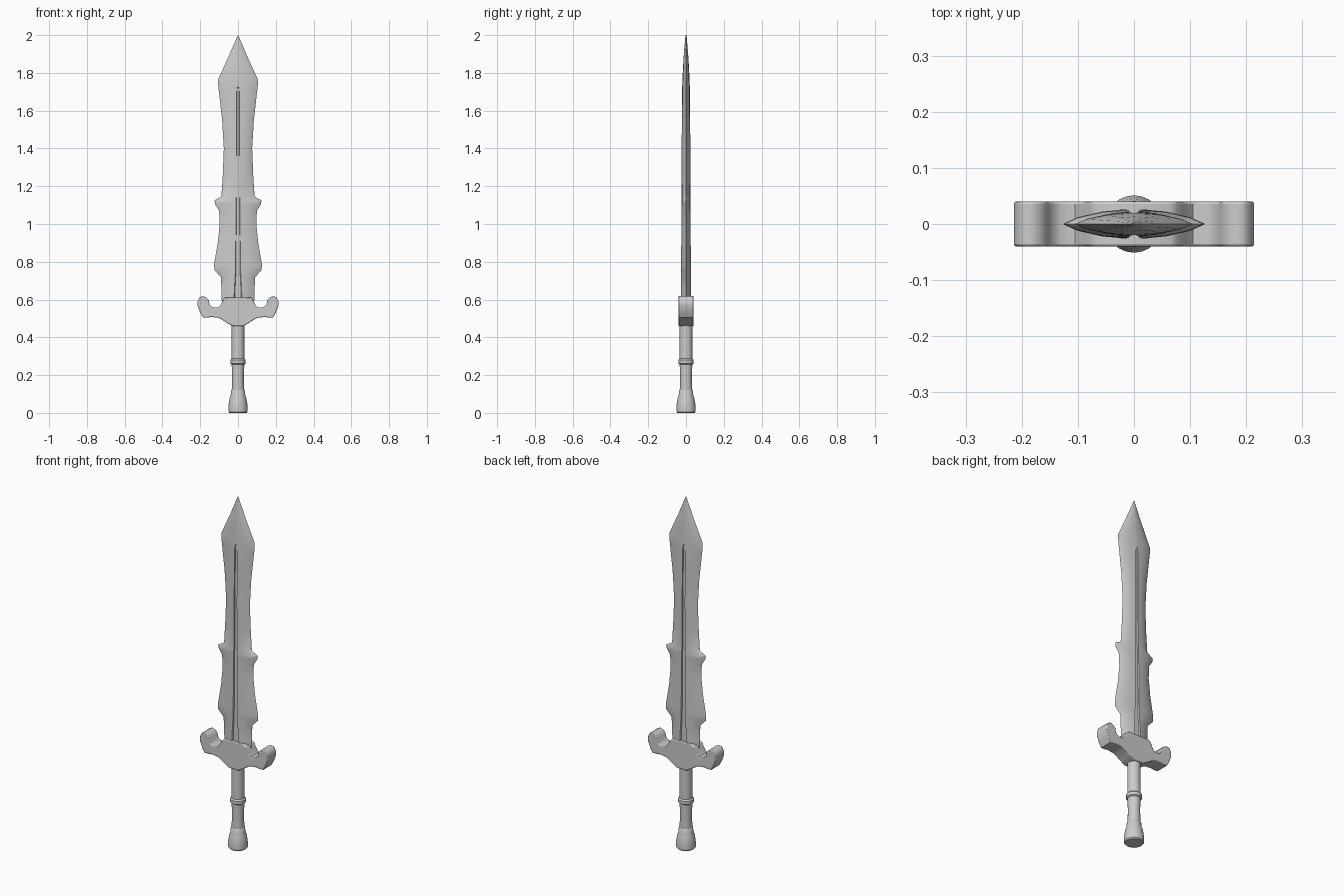
import bpy, bmesh, math

if "Cube" in bpy.data.objects:
    bpy.data.objects.remove(bpy.data.objects["Cube"])


def finish(name, bm, angle=35):
    bmesh.ops.remove_doubles(bm, verts=bm.verts, dist=1e-5)
    bmesh.ops.recalc_face_normals(bm, faces=bm.faces)
    me = bpy.data.meshes.new(name)
    bm.to_mesh(me)
    bm.free()
    ob = bpy.data.objects.new(name, me)
    bpy.context.collection.objects.link(ob)
    bpy.ops.object.select_all(action='DESELECT')
    ob.select_set(True)
    bpy.context.view_layer.objects.active = ob
    bpy.ops.object.shade_smooth_by_angle(angle=math.radians(angle))
    return ob


def loft(name, rings, angle=35):
    bm = bmesh.new()
    rows = [[bm.verts.new(p) for p in ring] for ring in rings]
    n = len(rows[0])
    for a, b in zip(rows, rows[1:]):
        for i in range(n):
            j = (i + 1) % n
            bm.faces.new((a[i], a[j], b[j], b[i]))
    bm.faces.new(rows[0])
    bm.faces.new(rows[-1])
    return finish(name, bm, angle)


def lathe(name, profile, sides=24):
    return loft(name, [[(r * math.cos(2 * math.pi * i / sides),
                         r * math.sin(2 * math.pi * i / sides), z)
                        for i in range(sides)] for r, z in profile])


# Blade: lens section with a fuller (z, half width, half thickness, fuller half width, depth)
def blade_ring(z, w, t, g, d):
    q = [(w, 0), (w * .8, t * .45), (w * .45, t * .85), (g, t), (g * .8, t - d)]
    front = q + [(-x, y) for x, y in q[::-1]]
    back = [(x, -y) for x, y in front[-2:0:-1]]
    return [(x, y, z) for x, y in front + back]


blade_rows = [
    (0.56, .085, .026, .022, .007), (0.66, .088, .026, .019, .007),
    (0.72, .091, .026, .015, .007), (0.755, .125, .026, .014, .007),
    (0.785, .127, .026, .013, .007), (0.90, .107, .025, .012, .007),
    (1.00, .097, .025, .011, .007), (1.07, .100, .025, .010, .007),
    (1.105, .122, .025, .010, .007), (1.125, .124, .025, .010, .007),
    (1.145, .088, .024, .009, .007), (1.25, .081, .023, .009, .007),
    (1.40, .075, .023, .008, .007), (1.55, .084, .022, .008, .006),
    (1.70, .101, .021, .007, .006), (1.735, .105, .020, .003, 0),
    (1.765, .105, .019, .003, 0), (1.88, .053, .013, .002, 0),
    (2.00, .001, .003, .0002, 0)]
loft("blade", [blade_ring(*r) for r in blade_rows])

# Guard: right half outline mirrored, then extruded in depth
half = [(.03, .46), (.06, .478), (.10, .503), (.145, .508), (.155, .505),
        (.185, .505), (.200, .53), (.213, .565), (.214, .59), (.203, .612),
        (.188, .619), (.168, .612), (.155, .597), (.150, .572), (.13, .557),
        (.105, .557), (.09, .575), (.078, .602), (.065, .612)]
outline = half + [(-x, z) for x, z in half[::-1]]
bm = bmesh.new()
base = bm.faces.new([bm.verts.new((x, -.04, z)) for x, z in outline])
ext = bmesh.ops.extrude_face_region(bm, geom=[base], use_keep_orig=True)
bmesh.ops.translate(bm, vec=(0, .08, 0),
                    verts=[v for v in ext['geom'] if isinstance(v, bmesh.types.BMVert)])
guard = finish("guard", bm, 45)
bev = guard.modifiers.new("soft_rim", 'BEVEL')
bev.width = .004
bev.segments = 2
bev.limit_method = 'ANGLE'
bev.angle_limit = math.radians(60)

# Grip in two lengths, ring between them, and flared pommel
lathe("upper_grip", [(.034, .27), (.034, .48)])
lathe("grip_ring", [(.034, .257), (.041, .262), (.041, .28), (.034, .287)])
lathe("lower_grip", [(.034, .10), (.031, .19), (.034, .27)])
lathe("pommel", [(.046, 0), (.051, .006), (.051, .035), (.045, .075),
                 (.039, .09), (.037, .115), (.033, .12)])
